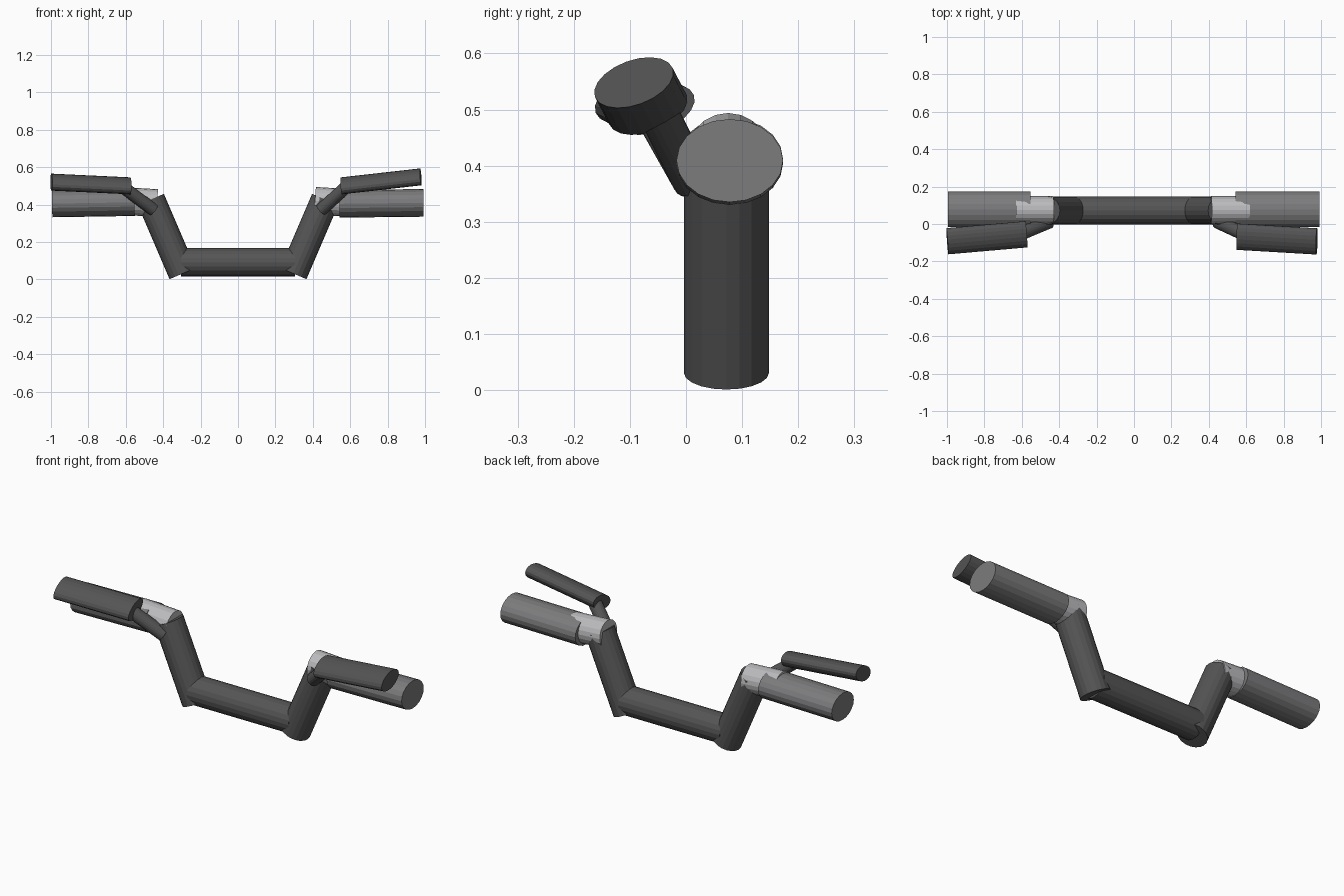
import bpy, math
from mathutils import Vector

if "Cube" in bpy.data.objects:
    bpy.data.objects.remove(bpy.data.objects["Cube"])

SIDES = 20


def material(name, v):
    m = bpy.data.materials.new(name)
    m.diffuse_color = (v, v, v * 1.03, 1)
    m.use_nodes = True
    m.node_tree.nodes["Principled BSDF"].inputs["Base Color"].default_value = m.diffuse_color
    return m


dark = material("dark_grey", 0.09)
mid = material("mid_grey", 0.2)
light = material("light_grey", 0.5)


def tube(name, a, b, wide, tall, mat, roll=0.0):
    """Capped elliptical tube from a to b; wide lies along y, tall across it."""
    a, b = Vector(a), Vector(b)
    axis = (b - a).normalized()
    u = Vector((0, 1, 0))
    u = (u - axis * u.dot(axis)).normalized()
    v = axis.cross(u)
    if v.z < 0:
        v = -v
    u, v = (u * math.cos(roll) + v * math.sin(roll),
            v * math.cos(roll) - u * math.sin(roll))
    if u.cross(v).dot(axis) < 0:
        a, b = b, a
    ring = []
    for i in range(SIDES):
        t = 2 * math.pi * i / SIDES
        ring.append(u * wide * math.cos(t) + v * tall * math.sin(t))
    verts = [a + p for p in ring] + [b + p for p in ring]
    faces = [(i, (i + 1) % SIDES, SIDES + (i + 1) % SIDES, SIDES + i)
             for i in range(SIDES)]
    faces += [tuple(reversed(range(SIDES))), tuple(range(SIDES, 2 * SIDES))]
    mesh = bpy.data.meshes.new(name)
    mesh.from_pydata(verts, [], faces)
    mesh.materials.append(mat)
    ob = bpy.data.objects.new(name, mesh)
    bpy.context.collection.objects.link(ob)
    return ob


R = 0.076
Y = 0.072

# Centre bar and the two risers
tube("centre_bar", (-0.305, Y, 0.091), (0.305, Y, 0.091), R, R, dark)
for side, s in (("left", -1), ("right", 1)):
    tube(side + "_riser", (s * 0.296, Y, 0.031), (s * 0.466, Y, 0.427), R, R, dark)

# Collars: slightly tilted the same way on both sides
tube("left_collar", (-0.432, 0.075, 0.408), (-0.635, 0.075, 0.420), 0.074, 0.074, light)
tube("right_collar", (0.412, 0.075, 0.420), (0.615, 0.075, 0.408), 0.074, 0.074, light)

# Oval grips
tube("left_grip", (-0.553, 0.078, 0.412), (-0.994, 0.078, 0.405), 0.095, 0.073, mid)
tube("right_grip", (0.543, 0.078, 0.404), (0.992, 0.078, 0.409), 0.095, 0.074, mid)

# Lever stems
tube("left_lever_stem", (-0.452, 0.012, 0.372), (-0.600, -0.050, 0.482), 0.036, 0.034, dark)
tube("right_lever_stem", (0.445, 0.012, 0.372), (0.590, -0.055, 0.505), 0.036, 0.034, dark)

# Flat oval levers, rolled up towards the back
tube("left_lever", (-0.575, -0.055, 0.500), (-0.998, -0.092, 0.520), 0.074, 0.040, dark, math.radians(20))
tube("right_lever", (0.552, -0.068, 0.500), (0.977, -0.093, 0.548), 0.074, 0.040, dark, math.radians(20))
